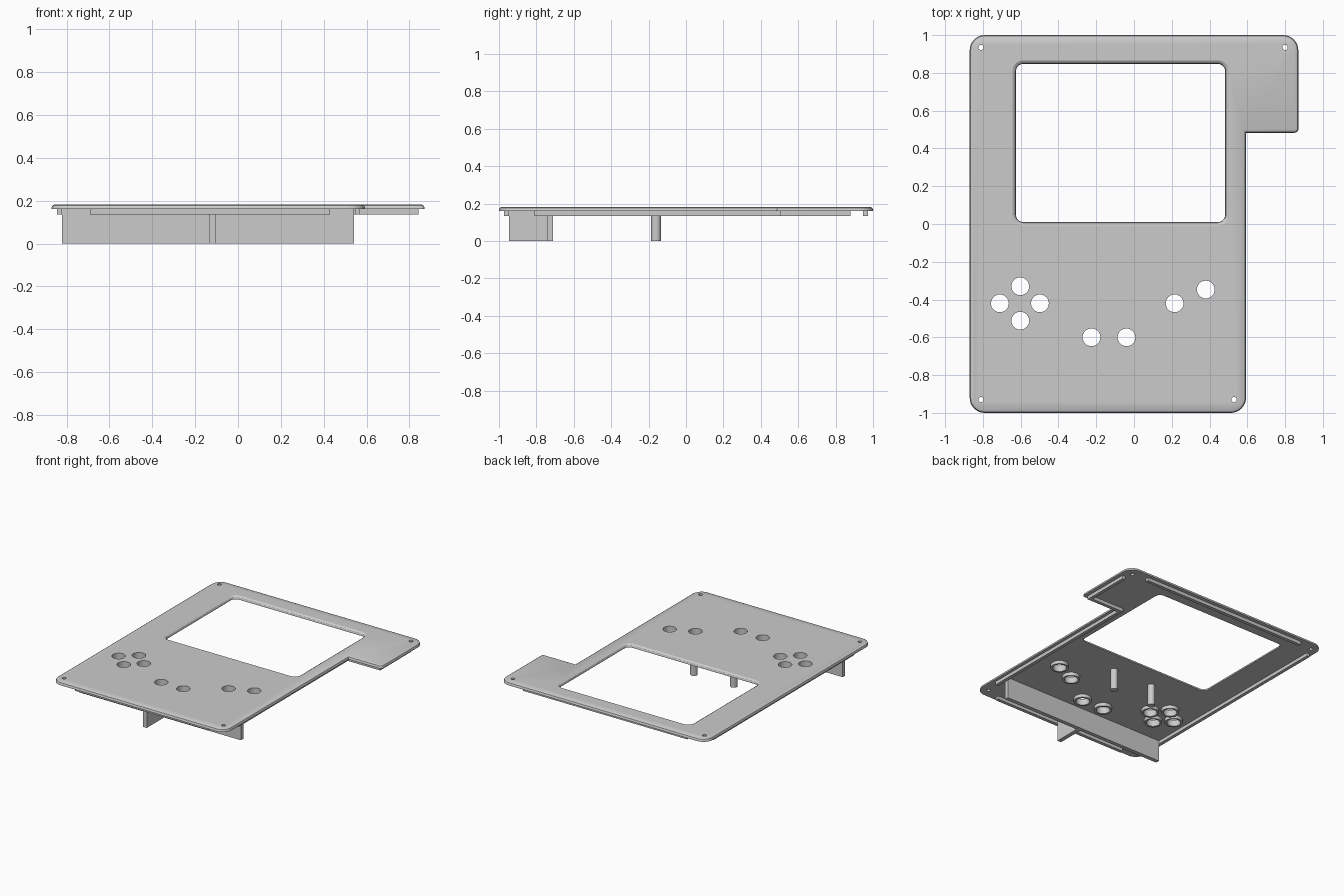
import bpy, bmesh, math
from mathutils import Vector

if "Cube" in bpy.data.objects:
    bpy.data.objects.remove(bpy.data.objects["Cube"], do_unlink=True)

grey = bpy.data.materials.new("light grey")
grey.use_nodes = True
grey.diffuse_color = (0.6, 0.6, 0.6, 1)
grey.node_tree.nodes["Principled BSDF"].inputs["Base Color"].default_value = (0.6, 0.6, 0.6, 1)

UNDER, TOP, LIP = 0.16, 0.183, 0.135


def outline(corners, inset, steps=8):
    """Counter-clockwise polygon with rounded corners, moved inward by inset."""
    pts = []
    for i, (x, y, r) in enumerate(corners):
        p = Vector((x, y))
        d1 = (p - Vector(corners[i - 1][:2])).normalized()
        d2 = (Vector(corners[(i + 1) % len(corners)][:2]) - p).normalized()
        n1, n2 = Vector((-d1.y, d1.x)), Vector((-d2.y, d2.x))
        p = p + (n1 + n2) * inset
        if r == 0:
            pts.append(p)
            continue
        r = max(r - inset, 0.002)
        c = p + (d2 - d1) * r
        for k in range(steps + 1):
            t = math.pi / 2 * k / steps
            pts.append(c - (n1 * math.cos(t) + n2 * math.sin(t)) * r)
    return pts


def circle(x, y, r, n=32):
    return [Vector((x + r * math.cos(math.tau * k / n), y + r * math.sin(math.tau * k / n)))
            for k in range(n)]


def loft(bm, rings, tube=False):
    """Skin (points, z) rings; cap both ends, or close on itself as a tube."""
    rows = [[bm.verts.new((p.x, p.y, z)) for p in pts] for pts, z in rings]
    n = len(rows[0])
    pairs = list(zip(rows, rows[1:])) + ([(rows[-1], rows[0])] if tube else [])
    for a, b in pairs:
        for k in range(n):
            bm.faces.new((a[k], a[(k + 1) % n], b[(k + 1) % n], b[k]))
    if not tube:
        bm.faces.new(rows[0][::-1])
        bm.faces.new(rows[-1])


def finish(name, bm):
    bmesh.ops.recalc_face_normals(bm, faces=bm.faces[:])
    me = bpy.data.meshes.new(name)
    bm.to_mesh(me)
    bm.free()
    me.materials.append(grey)
    ob = bpy.data.objects.new(name, me)
    bpy.context.scene.collection.objects.link(ob)
    return ob


def smooth(ob):
    bpy.ops.object.select_all(action='DESELECT')
    ob.select_set(True)
    bpy.context.view_layer.objects.active = ob
    bpy.ops.object.shade_smooth_by_angle(angle=math.radians(30))


def box(name, x0, x1, y0, y1, z0, z1=UNDER + 0.004):
    bm = bmesh.new()
    rect = [Vector(p) for p in ((x0, y0), (x1, y0), (x1, y1), (x0, y1))]
    loft(bm, [(rect, z0), (rect, z1)])
    return finish(name, bm)


# Face plate with a side tab and a softened upper rim
plate_corners = [(-0.87, -1, 0.08), (0.593, -1, 0.08), (0.593, 0.483, 0),
                 (0.87, 0.483, 0.02), (0.87, 1, 0.08), (-0.87, 1, 0.08)]
bm = bmesh.new()
loft(bm, [(outline(plate_corners, i), z) for i, z in
          ((0, UNDER), (0, 0.167), (0.005, 0.177), (0.016, TOP))])
plate = finish("face_plate", bm)

# Cutter: bevelled screen window, button holes and screw holes
buttons = [(-0.71, -0.42), (-0.602, -0.33), (-0.602, -0.512), (-0.498, -0.42),
           (-0.225, -0.6), (-0.04, -0.6), (0.215, -0.42), (0.38, -0.347)]
screws = [(-0.81, 0.935), (0.8, 0.935), (-0.81, -0.93), (0.53, -0.93)]
window = [(-0.645, -0.01, 0.06), (0.503, -0.01, 0.06), (0.503, 0.868, 0.06), (-0.645, 0.868, 0.06)]
bm = bmesh.new()
loft(bm, [(outline(window, i), z) for i, z in
          ((0.02, 0.1), (0.02, 0.165), (0.015, 0.175), (0.002, TOP), (0.002, 0.25))])
for centres, radius in ((buttons, 0.047), (screws, 0.014)):
    for x, y in centres:
        ring = circle(x, y, radius)
        loft(bm, [(ring, 0.1), (ring, 0.25)])
cutter = finish("opening_cutter", bm)
cutter.hide_render = True

mod = plate.modifiers.new("openings", 'BOOLEAN')
mod.operation, mod.solver, mod.object = 'DIFFERENCE', 'EXACT', cutter
bpy.context.view_layer.update()
cut = bpy.data.meshes.new_from_object(plate.evaluated_get(bpy.context.evaluated_depsgraph_get()))
plate.modifiers.clear()
plate.data = cut
bpy.data.objects.remove(cutter, do_unlink=True)
smooth(plate)

# Collars under the button holes
bm = bmesh.new()
for x, y in buttons:
    inner, outer = circle(x, y, 0.047), circle(x, y, 0.062)
    loft(bm, [(inner, UNDER), (inner, LIP), (outer, LIP), (outer, UNDER)], tube=True)
smooth(finish("button_collars", bm))

# Locating ribs just inside the rim
box("front_rib", -0.69, 0.43, -0.972, -0.947, LIP)
box("back_rib", -0.69, 0.69, 0.947, 0.972, LIP)
box("right_rib", -0.845, -0.82, -0.81, 0.88, LIP)
box("left_rib", 0.545, 0.57, -0.81, 0.505, LIP)
box("tab_front_rib", 0.545, 0.842, 0.505, 0.53, LIP)
box("tab_side_rib", 0.817, 0.842, 0.53, 0.88, LIP)

# Tall support wall with a forward brace
box("support_wall", -0.82, 0.542, -0.74, -0.71, 0)
box("support_brace", -0.136, -0.104, -0.947, -0.74, 0)

# Round support posts
for name, x in (("left_post", 0.045), ("right_post", -0.29)):
    bm = bmesh.new()
    ring = circle(x, -0.16, 0.026)
    loft(bm, [(ring, 0), (ring, UNDER + 0.004)])
    smooth(finish(name, bm))
